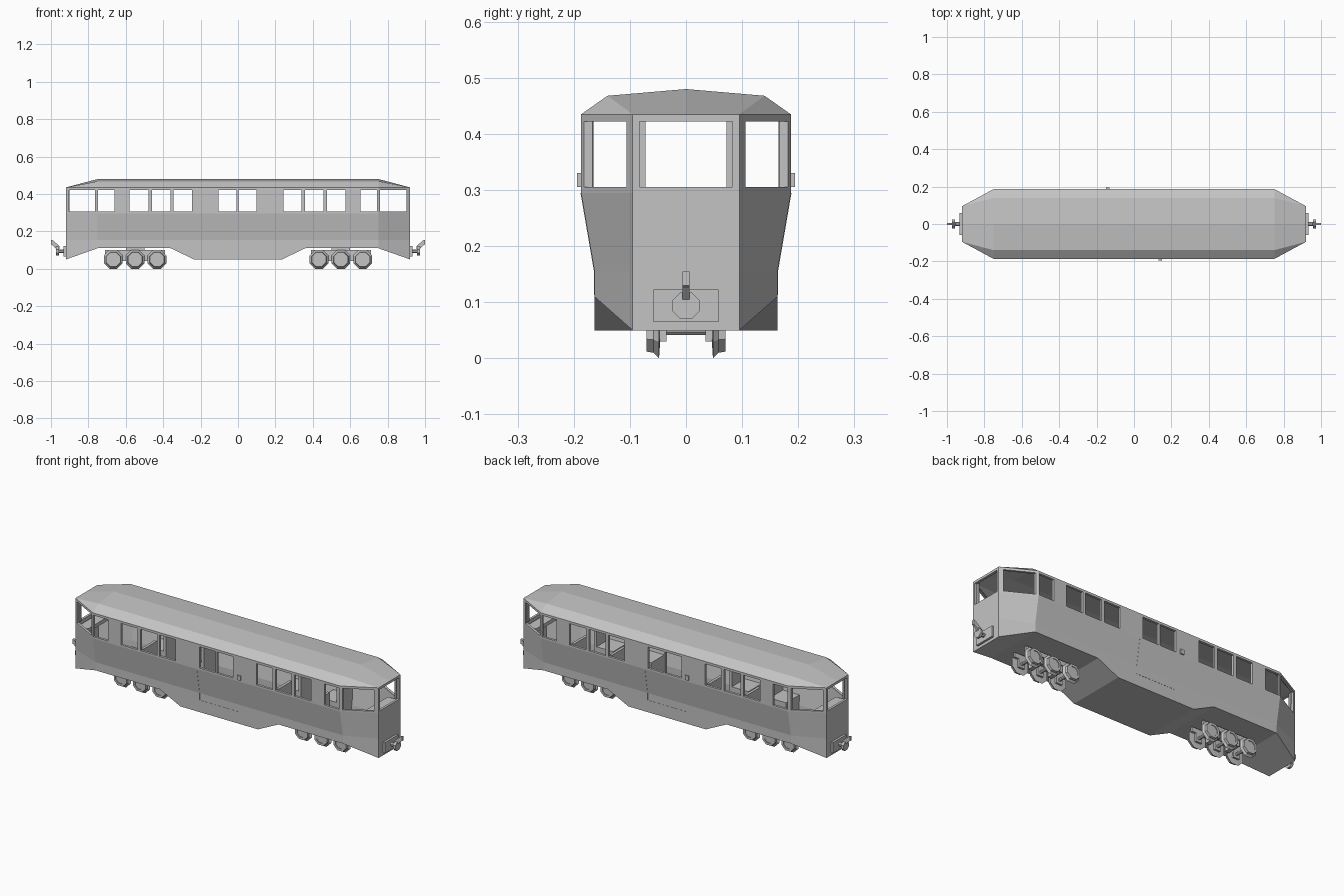
import bpy, bmesh, math
from mathutils import Matrix, Vector

cube = bpy.data.objects.get("Cube")
if cube:
    bpy.data.objects.remove(cube, do_unlink=True)

GREY = (0.55, 0.55, 0.55, 1)
mat = bpy.data.materials.new("plain grey")
mat.use_nodes = True
mat.diffuse_color = GREY
mat.node_tree.nodes["Principled BSDF"].inputs["Base Color"].default_value = GREY


def finish(name, bm):
    bmesh.ops.recalc_face_normals(bm, faces=bm.faces[:])
    me = bpy.data.meshes.new(name)
    bm.to_mesh(me)
    bm.free()
    me.materials.append(mat)
    ob = bpy.data.objects.new(name, me)
    bpy.context.collection.objects.link(ob)
    return ob


def boxes(name, spans):
    """One object made of boxes given as (x0, x1), (y0, y1), (z0, z1)."""
    bm = bmesh.new()
    for span in spans:
        mid = Vector([(a + b) / 2 for a, b in span])
        size = [b - a for a, b in span]
        bmesh.ops.create_cube(bm, size=1, matrix=Matrix.Translation(mid) @ Matrix.Diagonal((*size, 1)))
    return finish(name, bm)


def lathe(name, profile, place, sides=8):
    """Revolve (along, radius) points about local z, with flats on the axes."""
    bm = bmesh.new()
    rings = []
    for h, r in profile:
        rr = r / math.cos(math.pi / sides)
        angles = [(k + 0.5) * math.tau / sides for k in range(sides)]
        rings.append([bm.verts.new((rr * math.cos(a), rr * math.sin(a), h)) for a in angles])
    for a, b in zip(rings, rings[1:]):
        for k in range(sides):
            j = (k + 1) % sides
            bm.faces.new((a[k], a[j], b[j], b[k]))
    bm.faces.new(rings[0])
    bm.faces.new(rings[-1])
    bm.transform(place)
    return finish(name, bm)


# Body shell: cross-sections skinned along the length
def section(x):
    ax = abs(x)
    nose = ax > 0.9
    belly = 0.11 if 0.3 < ax < 0.9 else 0.05
    low, high, eave, rise, peak = (0.095, 0.095, 0.095, 0.435, 0.435) if nose else (0.163, 0.187, 0.14, 0.468, 0.48)
    half = [(low, belly), (low, 0.155), (high, 0.295), (high, 0.435), (eave, rise)]
    return half + [(0, peak)] + [(-y, z) for y, z in reversed(half)]


bm = bmesh.new()
stations = [-0.92, -0.75, -0.36, -0.235, 0.235, 0.36, 0.75, 0.92]
loops = [[bm.verts.new((x, y, z)) for y, z in section(x)] for x in stations]
for a, b in zip(loops, loops[1:]):
    for k in range(len(a)):
        j = (k + 1) % len(a)
        bm.faces.new((a[k], a[j], b[j], b[k]))
bm.faces.new(loops[0])
bm.faces.new(loops[-1])
bmesh.ops.remove_doubles(bm, verts=bm.verts[:], dist=0.0005)
bmesh.ops.dissolve_degenerate(bm, edges=bm.edges[:], dist=0.0005)
body = finish("body", bm)
wall = body.modifiers.new("wall", "SOLIDIFY")
wall.thickness = 0.013
wall.offset = -1
wall.use_even_offset = True

# Window openings
SILL = (0.305, 0.422)
half_windows = [(0, 0.10), (0.24, 0.34), (0.355, 0.457), (0.472, 0.575), (0.652, 0.744), (0.757, 0.9)]
spans = []
for a, b in half_windows:
    spans.append(((a + 0.003, b), (-0.4, 0.4), SILL))
    spans.append(((-b - 0.004, -a - 0.007), (-0.4, 0.4), SILL))
side_cutter = boxes("side_window_cutter", spans)
end_cutter = boxes("end_window_cutter", [((-1.1, 1.1), (-0.083, 0.083), SILL)])
for cutter in (side_cutter, end_cutter):
    cutter.hide_render = True
    cut = body.modifiers.new("windows", "BOOLEAN")
    cut.operation = "DIFFERENCE"
    cut.solver = "EXACT"
    cut.object = cutter
bpy.context.view_layer.objects.active = body
for name in [m.name for m in body.modifiers]:
    bpy.ops.object.modifier_apply(modifier=name)
for cutter in (side_cutter, end_cutter):
    bpy.data.objects.remove(cutter, do_unlink=True)

# Interior: benches below the sills and a desk in each cab
benches = []
for x in (-0.58, -0.35, 0.24, 0.47):
    for s in (-1, 1):
        y = tuple(sorted((s * 0.04, s * 0.155)))
        benches.append(((x, x + 0.1), y, (0.12, 0.21)))
        benches.append(((x + 0.1, x + 0.115), y, (0.12, 0.3)))
boxes("benches", benches)
boxes("cab_desks", [((-0.9, -0.84), (-0.1, 0.1), (0.27, 0.29)), ((0.84, 0.9), (-0.1, 0.1), (0.27, 0.29))])

for s, side in ((1, "left"), (-1, "right")):
    def mx(a, b):
        return tuple(sorted((s * a, s * b)))

    # Cab end window jambs
    boxes(side + "_end_jambs", [(mx(0.9, 0.908), (y - 0.0055, y + 0.0055), SILL) for y in (-0.0775, 0.0775)])

    # Door handle and seams, turned half way round for the other side
    boxes(side + "_door_handle", [(mx(-0.15, -0.13), mx(0.186, 0.194), (0.305, 0.33))])
    bm = bmesh.new()
    path = [(0.163, 0.115), (0.163, 0.155), (0.187, 0.295)]
    for (y0, z0), (y1, z1) in zip(path, path[1:]):
        quad = [(0.118, y0, z0), (0.121, y0, z0), (0.121, y1, z1), (0.118, y1, z1)]
        low = [bm.verts.new((s * x, s * (y - 0.002), z)) for x, y, z in quad]
        top = [bm.verts.new((s * x, s * (y + 0.001), z)) for x, y, z in quad]
        bm.faces.new(low)
        bm.faces.new(top)
        for k in range(4):
            j = (k + 1) % 4
            bm.faces.new((low[k], low[j], top[j], top[k]))
    finish(side + "_door_seam", bm)
    boxes(side + "_door_sill", [(mx(-0.11, 0.12), mx(0.161, 0.164), (0.113, 0.116))])

    # Coupler: buffer plate, shank, round head and upright hook
    boxes(side + "_buffer_plate", [(mx(0.918, 0.932), (-0.058, 0.058), (0.065, 0.123))])
    along = Matrix.Translation((0, 0, 0.094)) @ Matrix.Rotation(s * math.pi / 2, 4, "Y")
    lathe(side + "_coupler", [(0.92, 0.01), (0.958, 0.01), (0.958, 0.024), (0.972, 0.024)], along)
    bm = bmesh.new()
    outline = [(0.955, 0.105), (0.972, 0.105), (0.99, 0.125), (1, 0.13), (1, 0.155), (0.99, 0.152), (0.955, 0.122)]
    hook = bm.faces.new([bm.verts.new((s * x, -0.006, z)) for x, z in outline])
    ext = bmesh.ops.extrude_face_region(bm, geom=[hook])
    moved = [v for v in ext["geom"] if isinstance(v, bmesh.types.BMVert)]
    bmesh.ops.translate(bm, verts=moved, vec=(0, 0.012, 0))
    finish(side + "_coupler_hook", bm)

    # Bogie: inner rails, cross members and pivot
    rails = [(mx(0.39, 0.71), mx(y, y + t), (0.075, 0.1)) for y, t in ((0.035, 0.012), (-0.047, 0.012))]
    for x in (0.433, 0.55, 0.667):
        for y in (-0.047, 0.035):
            rails.append((mx(x - 0.018, x + 0.018), (y, y + 0.012), (0.03, 0.08)))
    for x in (0.49, 0.61):
        rails.append((mx(x - 0.012, x + 0.012), (-0.04, 0.04), (0.042, 0.085)))
    rails.append((mx(0.5, 0.6), (-0.03, 0.03), (0.08, 0.118)))
    boxes(side + "_bogie_frame", rails)

    # Wheelsets with inner flanges
    tread = [(0.046, 0.02), (0.048, 0.05), (0.058, 0.04), (0.07, 0.038), (0.07, 0.026), (0.066, 0.026)]
    for n, x in enumerate((0.433, 0.55, 0.667)):
        for t, flank in ((1, "back"), (-1, "front")):
            place = Matrix.Translation((s * x, 0, 0.05)) @ Matrix.Rotation(-t * math.pi / 2, 4, "X")
            lathe(f"{side}_{flank}_wheel_{n + 1}", tread, place)
        axle = Matrix.Translation((s * x, 0, 0.05)) @ Matrix.Rotation(math.pi / 2, 4, "X")
        lathe(f"{side}_axle_{n + 1}", [(-0.05, 0.008), (0.05, 0.008)], axle)
